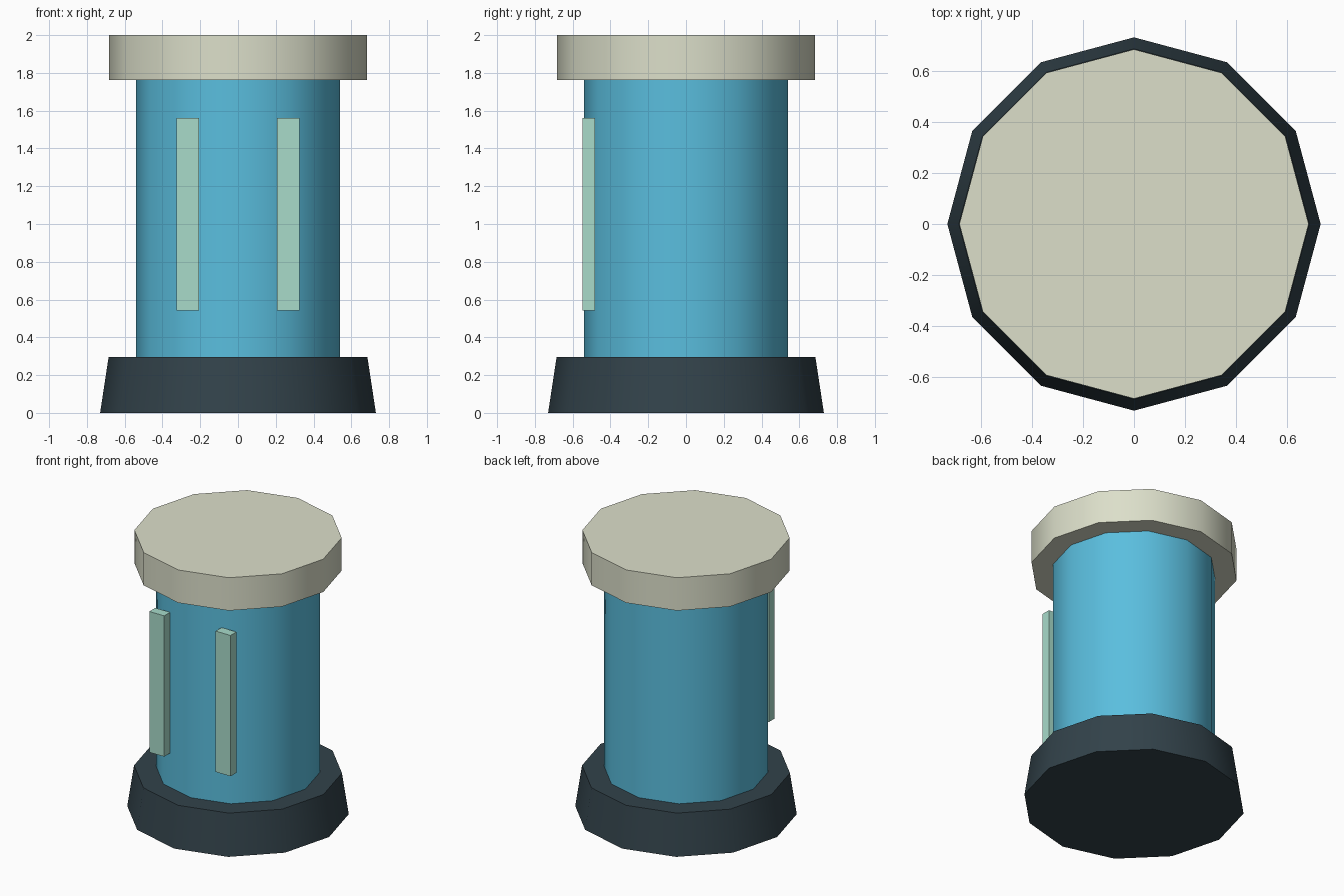
import bpy, math

if "Cube" in bpy.data.objects:
    bpy.data.objects.remove(bpy.data.objects["Cube"])


def material(name, rgb):
    m = bpy.data.materials.new(name)
    lin = [(c / 255 / 12.92) if c < 10 else ((c / 255 + 0.055) / 1.055) ** 2.4 for c in rgb]
    m.diffuse_color = (*lin, 1)
    m.use_nodes = True
    m.node_tree.nodes["Principled BSDF"].inputs["Base Color"].default_value = m.diffuse_color
    return m


dark = material("dark slate", (50, 66, 74))
blue = material("sky blue", (90, 190, 222))
cream = material("pale cream", (220, 223, 202))
mint = material("mint green", (168, 219, 202))


def drum(name, r_bottom, r_top, z0, z1, mat):
    # twelve-sided drum with corners on the axes
    bpy.ops.mesh.primitive_cone_add(vertices=12, radius1=r_bottom, radius2=r_top,
                                    depth=z1 - z0, location=(0, 0, (z0 + z1) / 2))
    ob = bpy.context.object
    ob.name = name
    ob.data.materials.append(mat)
    bpy.ops.object.shade_smooth_by_angle(angle=math.radians(40))


drum("base", 0.73, 0.685, 0, 0.296, dark)
drum("body", 0.54, 0.54, 0.296, 1.762, blue)
drum("cap", 0.683, 0.683, 1.762, 2.0, cream)

# two upright strips on the front
for side, x in (("left", -0.267), ("right", 0.265)):
    bpy.ops.mesh.primitive_cube_add(size=1, location=(x, -0.515, 1.051))
    strip = bpy.context.object
    strip.name = side + "_strip"
    strip.scale = (0.119, 0.068, 1.02)
    bpy.ops.object.transform_apply(location=False, rotation=False, scale=True)
    strip.data.materials.append(mint)
